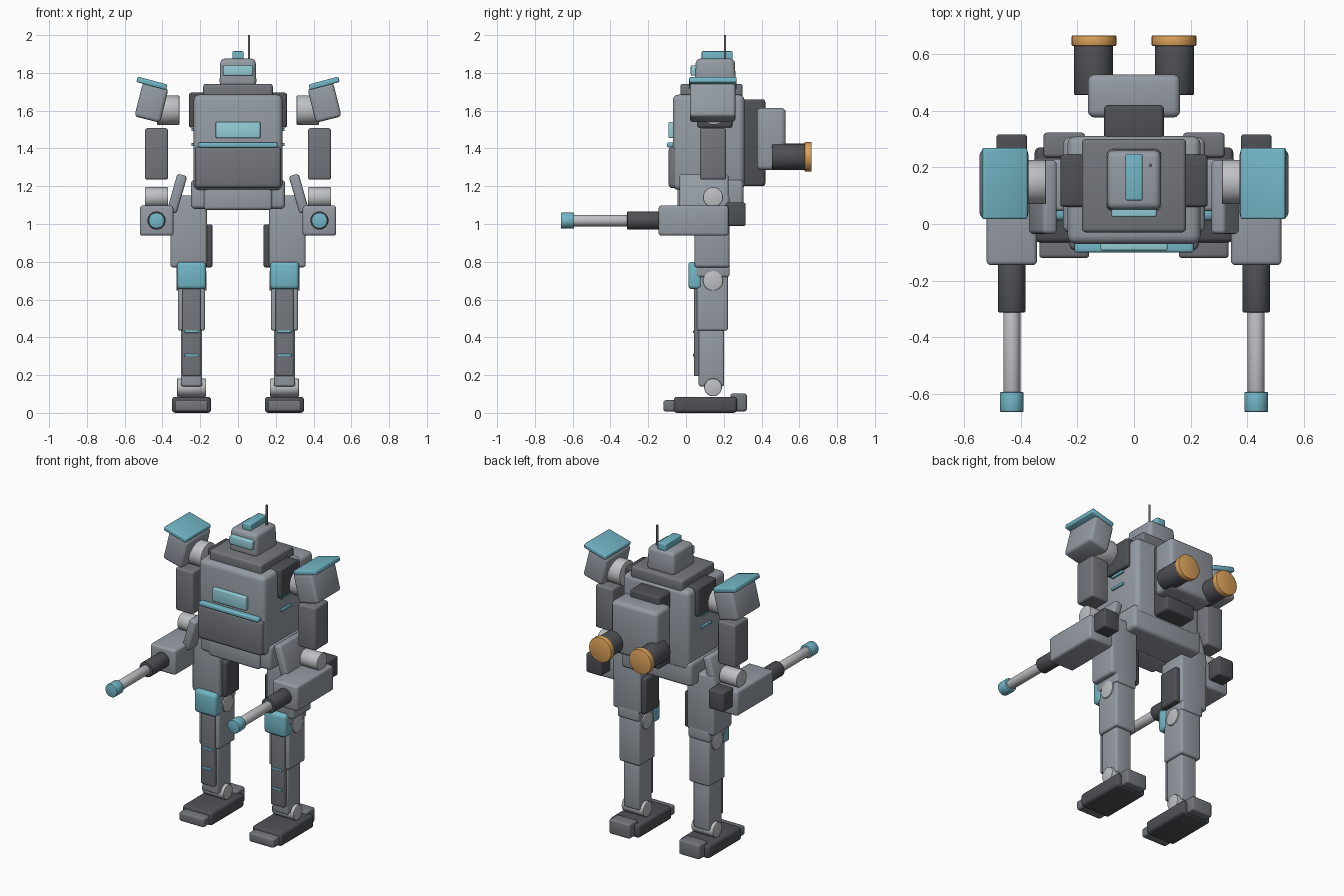
import bpy, bmesh, math
from mathutils import Matrix, Vector

if "Cube" in bpy.data.objects:
    bpy.data.objects.remove(bpy.data.objects["Cube"])


def mat(name, r, g, b):
    m = bpy.data.materials.new(name)
    m.diffuse_color = (r, g, b, 1)
    m.use_nodes = True
    m.node_tree.nodes["Principled BSDF"].inputs["Base Color"].default_value = m.diffuse_color
    return m


TEAL = mat("teal", 0.17, 0.47, 0.57)
PALE = mat("pale_teal", 0.30, 0.62, 0.68)
ORANGE = mat("orange", 0.72, 0.36, 0.10)
DARK = mat("dark_grey", 0.075, 0.08, 0.09)
MID = mat("mid_grey", 0.17, 0.18, 0.20)
GREY = mat("armour_grey", 0.30, 0.33, 0.37)
STEEL = mat("steel", 0.52, 0.53, 0.55)


def finish(name, bm, material):
    me = bpy.data.meshes.new(name)
    bm.to_mesh(me)
    bm.free()
    ob = bpy.data.objects.new(name, me)
    bpy.context.collection.objects.link(ob)
    me.materials.append(material)
    bpy.ops.object.select_all(action='DESELECT')
    ob.select_set(True)
    bpy.context.view_layer.objects.active = ob
    bpy.ops.object.shade_smooth_by_angle(angle=math.radians(35))
    return ob


def box(name, x, y, z, material=GREY, bevel=0.012, taper=(1, 1), tilt=0):
    """Bevelled box from (min, max) ranges; taper scales the top, tilt turns about y."""
    size = Vector((abs(x[1] - x[0]), y[1] - y[0], z[1] - z[0]))
    mid = Vector(((x[0] + x[1]) / 2, (y[0] + y[1]) / 2, (z[0] + z[1]) / 2))
    bm = bmesh.new()
    bmesh.ops.create_cube(bm, size=1)
    for v in bm.verts:
        if v.co.z > 0:
            v.co.x *= taper[0]
            v.co.y *= taper[1]
        v.co = Vector((v.co.x * size.x, v.co.y * size.y, v.co.z * size.z))
    b = min(bevel, min(size) * 0.4)
    bmesh.ops.bevel(bm, geom=bm.edges[:], offset=b, segments=3, profile=0.5, affect='EDGES')
    bm.transform(Matrix.Translation(mid) @ Matrix.Rotation(tilt, 4, 'Y'))
    return finish(name, bm, material)


def rod(name, axis, a, b, centre, r, material=STEEL, bevel=0.005):
    """Cylinder along axis from a to b; centre holds the other two coordinates."""
    bm = bmesh.new()
    bmesh.ops.create_cone(bm, cap_ends=True, segments=32, radius1=r, radius2=r, depth=abs(b - a))
    rims = [e for e in bm.edges if abs(e.verts[0].co.z - e.verts[1].co.z) < 1e-5]
    if bevel:
        bmesh.ops.bevel(bm, geom=rims, offset=bevel, segments=2, profile=0.5, affect='EDGES')
    m = (a + b) / 2
    if axis == 'X':
        pos, rot = (m, centre[0], centre[1]), Matrix.Rotation(math.pi / 2, 4, 'Y')
    elif axis == 'Y':
        pos, rot = (centre[0], m, centre[1]), Matrix.Rotation(math.pi / 2, 4, 'X')
    else:
        pos, rot = (centre[0], centre[1], m), Matrix.Identity(4)
    bm.transform(Matrix.Translation(pos) @ rot)
    return finish(name, bm, material)


def wide(h):
    return (-h, h)


# Torso and pelvis
box("torso", wide(0.235), (-0.07, 0.31), (1.18, 1.685), bevel=0.03)
box("belly_plate", wide(0.228), (-0.092, 0.0), (1.19, 1.41), MID, 0.02)
box("collar", wide(0.184), (-0.03, 0.30), (1.66, 1.742), MID, 0.015)
box("pelvis", wide(0.25), (-0.03, 0.305), (1.08, 1.235), bevel=0.022)
box("pelvis_front", wide(0.18), (-0.045, 0.10), (1.075, 1.20), bevel=0.015)
box("chest_light", wide(0.118), (-0.093, -0.05), (1.455, 1.54), PALE, 0.006)
box("chest_strip", wide(0.21), (-0.1, -0.06), (1.405, 1.432), TEAL, 0.008)

# Head
box("head", wide(0.098), (0.045, 0.265), (1.73, 1.875), bevel=0.022, taper=(0.95, 0.93))
box("visor", wide(0.079), (0.025, 0.08), (1.785, 1.84), PALE, 0.006)
box("head_crest", wide(0.03), (0.083, 0.247), (1.86, 1.915), TEAL, 0.007)
rod("antenna", 'Z', 1.86, 2.0, (0.058, 0.207), 0.006, MID, 0)

# Backpack
box("backpack_mount", wide(0.105), (0.29, 0.42), (1.20, 1.66), DARK, 0.015)
box("backpack", wide(0.163), (0.375, 0.528), (1.285, 1.615), bevel=0.025)

for s, side in ((-1, "left"), (1, "right")):
    def xr(a, b):
        return (min(s * a, s * b), max(s * a, s * b))

    def n(part):
        return f"{side}_{part}"

    # Thruster
    rod(n("thruster"), 'Y', 0.455, 0.635, (s * 0.143, 1.356), 0.069, DARK)
    rod(n("thruster_nozzle"), 'Y', 0.628, 0.665, (s * 0.141, 1.356), 0.079, ORANGE)

    # Shoulder
    box(n("shoulder_mount"), xr(0.17, 0.26), (0.06, 0.245), (1.51, 1.695), DARK)
    rod(n("shoulder_joint"), 'X', s * 0.31, s * 0.43, (0.148, 1.603), 0.078)
    box(n("pauldron"), xr(0.388, 0.528), (0.02, 0.262), (1.55, 1.735), bevel=0.018,
        tilt=-s * math.radians(14))
    box(n("pauldron_cap"), xr(0.375, 0.537), (0.017, 0.268), (1.73, 1.76), TEAL, 0.008,
        tilt=-s * math.radians(15))
    for z in (1.5, 1.42):
        box(n("side_vent"), xr(0.225, 0.247), (0.09, 0.19), (z - 0.008, z + 0.008), TEAL, 0.004)

    # Arm and gun
    box(n("upper_arm"), xr(0.37, 0.493), (0.073, 0.212), (1.235, 1.507), MID, 0.012)
    rod(n("elbow_joint"), 'X', s * 0.37, s * 0.493, (0.143, 1.142), 0.053)
    box(n("forearm"), xr(0.342, 0.52), (-0.145, 0.225), (0.938, 1.098), bevel=0.015)
    box(n("forearm_pack"), xr(0.377, 0.485), (0.21, 0.316), (0.99, 1.113), DARK, 0.01)
    rod(n("gun_sleeve"), 'Y', -0.312, -0.13, (s * 0.431, 1.018), 0.048, DARK)
    rod(n("gun_barrel"), 'Y', -0.60, -0.29, (s * 0.431, 1.018), 0.03)
    rod(n("gun_muzzle"), 'Y', -0.663, -0.592, (s * 0.431, 1.018), 0.042, TEAL)

    # Hip skirt and thigh
    box(n("hip_skirt"), xr(0.296, 0.35), (-0.035, 0.225), (1.058, 1.264), tilt=-s * math.radians(16),
        bevel=0.015)
    box(n("thigh"), xr(0.165, 0.358), (0.045, 0.23), (0.77, 1.15), bevel=0.015)
    box(n("thigh_panel"), xr(0.135, 0.18), (0.073, 0.212), (0.77, 0.998), DARK)
    box(n("knee_housing"), xr(0.175, 0.325), (0.05, 0.23), (0.72, 0.80), bevel=0.01)

    # Knee and shin
    c = 0.246

    def leg(h):
        return xr(c - h, c + h)

    rod(n("knee_joint"), 'X', s * (c - 0.08), s * (c + 0.08), (0.143, 0.70), 0.053)
    box(n("knee_pad"), leg(0.077), (0.012, 0.085), (0.655, 0.80), TEAL, 0.02)
    box(n("upper_shin"), leg(0.072), (0.058, 0.222), (0.435, 0.73))
    box(n("lower_shin"), leg(0.056), (0.067, 0.202), (0.14, 0.46))
    box(n("shin_plate"), leg(0.048), (0.042, 0.08), (0.195, 0.665), MID, 0.008)
    for z in (0.43, 0.305):
        box(n("shin_strip"), leg(0.037), (0.036, 0.055), (z - 0.007, z + 0.007), TEAL, 0.004)

    # Foot
    rod(n("ankle_joint"), 'X', s * (c - 0.077), s * (c + 0.077), (0.143, 0.135), 0.047)
    box(n("foot"), leg(0.104), (-0.065, 0.27), (0, 0.085), DARK, 0.018)
    box(n("toe"), leg(0.088), (-0.12, 0.0), (0.008, 0.067), MID, 0.012)
    box(n("heel"), leg(0.073), (0.235, 0.322), (0.008, 0.102), MID, 0.012)
